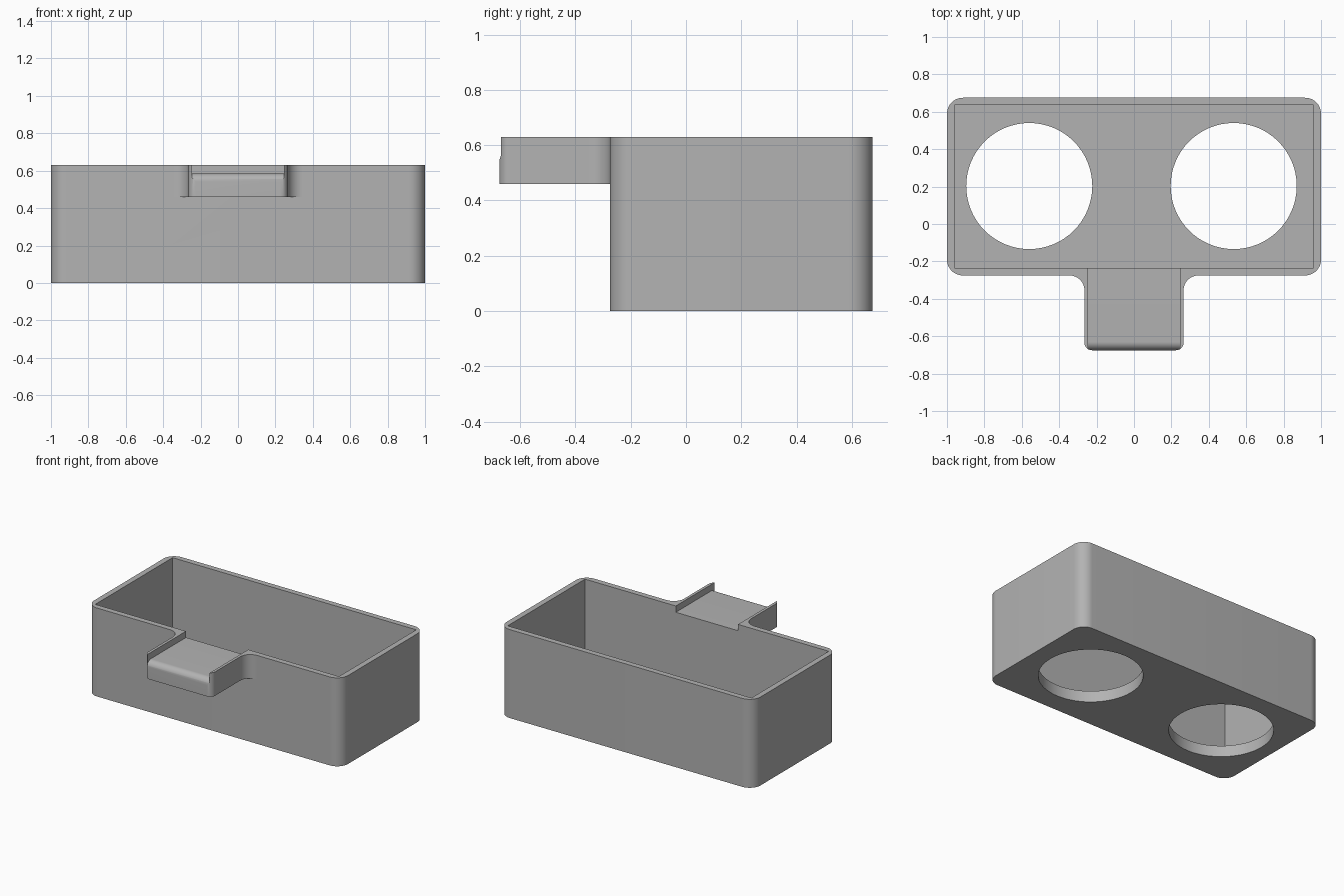
import bpy, bmesh
from math import cos, sin, radians
from mathutils import Vector, Matrix

if "Cube" in bpy.data.objects:
    bpy.data.objects.remove(bpy.data.objects["Cube"])

grey = bpy.data.materials.new("matte_grey")
grey.use_nodes = True
grey.diffuse_color = (0.45, 0.45, 0.45, 1)
grey.node_tree.nodes["Principled BSDF"].inputs["Base Color"].default_value = (0.45, 0.45, 0.45, 1)

WALL, HEIGHT, FLOOR = 0.04, 0.63, 0.08
FRONT, BACK = -0.275, 0.675
TAB_HALF, TAB_LOW, TRAY = 0.265, 0.46, 0.585


def arc(cx, cy, r, start, end, steps=12):
    """Points of a circular arc, angles in degrees."""
    angles = [radians(start + (end - start) * i / steps) for i in range(steps + 1)]
    return [(cx + r * cos(a), cy + r * sin(a)) for a in angles]


def rounded_rect(x0, x1, y0, y1, r):
    return (arc(x1 - r, y1 - r, r, 0, 90) + arc(x0 + r, y1 - r, r, 90, 180)
            + arc(x0 + r, y0 + r, r, 180, 270) + arc(x1 - r, y0 + r, r, 270, 360))


def prism(name, outline, low, high, along_x=False):
    """Extrude an outline along z, or a (y, z) outline along x."""
    bm = bmesh.new()
    place = (lambda u, v: Vector((low, u, v))) if along_x else (lambda u, v: Vector((u, v, low)))
    face = bm.faces.new([bm.verts.new(place(u, v)) for u, v in outline])
    top = bmesh.ops.extrude_face_region(bm, geom=[face])["geom"]
    step = Vector((high - low, 0, 0)) if along_x else Vector((0, 0, high - low))
    bmesh.ops.translate(bm, vec=step, verts=[g for g in top if isinstance(g, bmesh.types.BMVert)])
    bmesh.ops.recalc_face_normals(bm, faces=bm.faces)
    mesh = bpy.data.meshes.new(name)
    bm.to_mesh(mesh)
    bm.free()
    mesh.materials.append(grey)
    obj = bpy.data.objects.new(name, mesh)
    bpy.context.collection.objects.link(obj)
    return obj


def combine(target, other, operation):
    mod = target.modifiers.new(operation.lower(), "BOOLEAN")
    mod.operation, mod.solver, mod.object = operation, "EXACT", other
    bpy.context.view_layer.objects.active = target
    bpy.ops.object.modifier_apply(modifier=mod.name)
    bpy.data.objects.remove(other)


# Rounded outer box
box = prism("open_tray_box", rounded_rect(-1, 1, FRONT, BACK, 0.085), 0, HEIGHT)

# Front tab, flared into the box wall by fillets
fillet, corner = 0.08, 0.04
side = ([(TAB_HALF + fillet, FRONT + 0.02)]
        + arc(TAB_HALF + fillet, FRONT - fillet, fillet, 90, 180)
        + arc(TAB_HALF - corner, -0.675 + corner, corner, 0, -90))
tab = prism("front_tab", side + [(-x, y) for x, y in reversed(side)], TAB_LOW, HEIGHT)
combine(box, tab, "UNION")

# Inner cavity
inner = [(-1 + WALL, FRONT + WALL), (1 - WALL, FRONT + WALL),
         (1 - WALL, BACK - WALL), (-1 + WALL, BACK - WALL)]
combine(box, prism("cavity_cutter", inner, FLOOR, 1), "DIFFERENCE")

# Channel along the tab, through the wall, with a rolled front lip
lip = 0.045
channel = ([(-0.15, 0.8), (-0.15, TRAY)]
           + arc(-0.675 + lip, TRAY - lip, lip, 90, 180)
           + [(-0.8, TRAY - lip), (-0.8, 0.8)])
combine(box, prism("channel_cutter", channel, -0.245, 0.245, True), "DIFFERENCE")

# Two round floor openings
for x in (-0.56, 0.533):
    hole = prism("hole_cutter", arc(x, 0.203, 0.337, 0, 354.375, 63), -0.1, 0.2)
    combine(box, hole, "DIFFERENCE")

# Smooth fillets, crisp edges
bpy.ops.object.select_all(action="DESELECT")
box.select_set(True)
bpy.context.view_layer.objects.active = box
bpy.ops.object.shade_smooth_by_angle(angle=radians(30))
